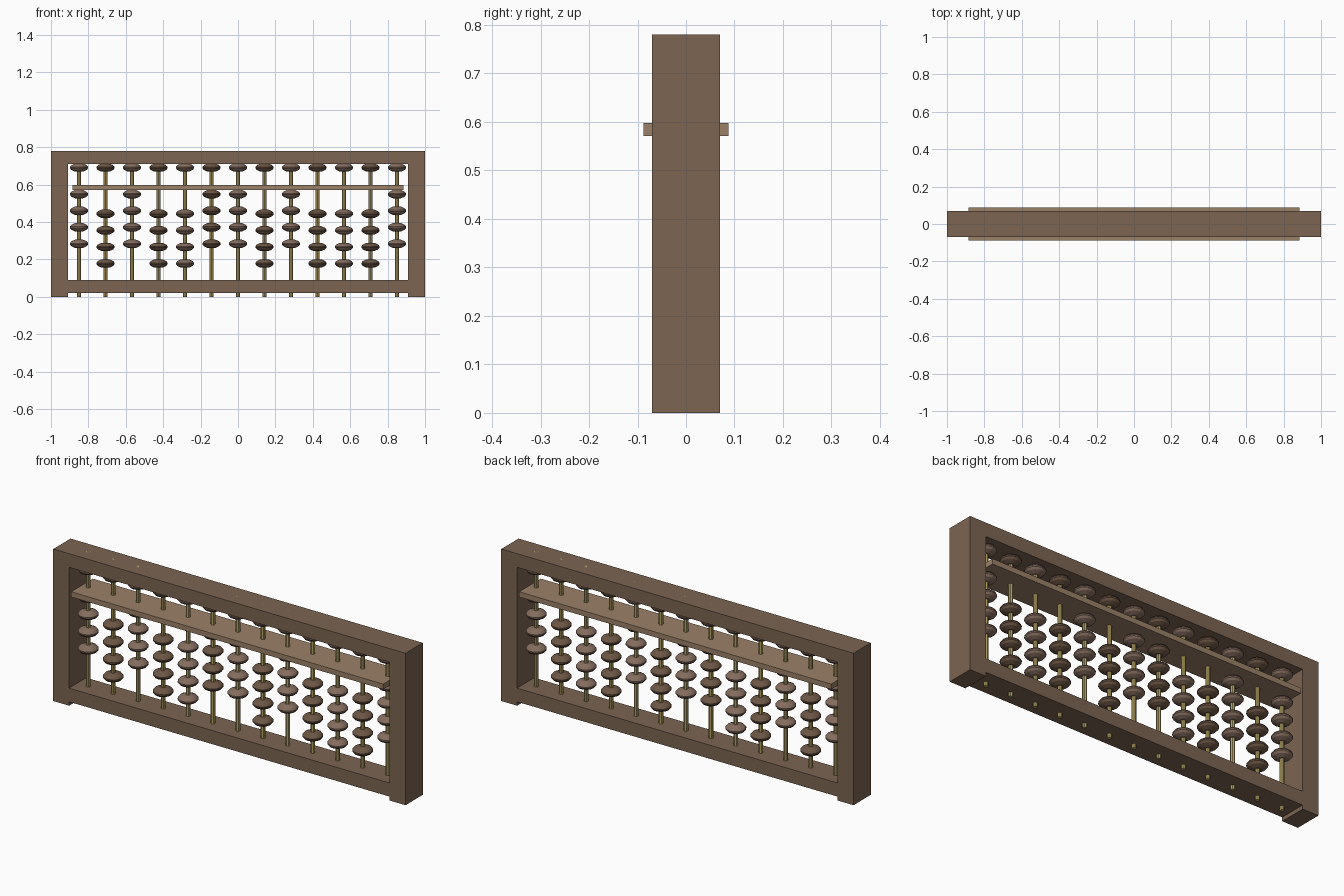
import bpy, bmesh
from math import cos, sin, pi

if "Cube" in bpy.data.objects:
    bpy.data.objects.remove(bpy.data.objects["Cube"])


def material(name, rgb):
    m = bpy.data.materials.new(name)
    m.diffuse_color = (*rgb, 1)
    m.use_nodes = True
    m.node_tree.nodes["Principled BSDF"].inputs["Base Color"].default_value = m.diffuse_color
    return m


frame_wood = material("frame_wood", (0.20, 0.13, 0.085))
beam_wood = material("beam_wood", (0.33, 0.22, 0.14))
bead_light = material("bead_light", (0.24, 0.155, 0.115))
bead_dark = material("bead_dark", (0.155, 0.095, 0.06))
brass = material("brass", (0.45, 0.35, 0.12))


def finish(name, bm, mat):
    bmesh.ops.recalc_face_normals(bm, faces=bm.faces)
    me = bpy.data.meshes.new(name)
    bm.to_mesh(me)
    bm.free()
    me.materials.append(mat)
    ob = bpy.data.objects.new(name, me)
    bpy.context.collection.objects.link(ob)
    return ob


def box(name, x0, x1, y, z0, z1, mat):
    bm = bmesh.new()
    bmesh.ops.create_cube(bm, size=1)
    for v in bm.verts:
        v.co = ((x0 + x1) / 2 + v.co.x * (x1 - x0), v.co.y * 2 * y,
                (z0 + z1) / 2 + v.co.z * (z1 - z0))
    return finish(name, bm, mat)


def lathe(name, profile, sides, mat):
    bm = bmesh.new()
    rings = [[bm.verts.new((r * cos(2 * pi * i / sides), r * sin(2 * pi * i / sides), z))
              for i in range(sides)] for r, z in profile]
    for a, b in zip(rings, rings[1:]):
        for i in range(sides):
            j = (i + 1) % sides
            bm.faces.new((a[i], a[j], b[j], b[i]))
    bm.faces.new(rings[0][::-1])
    bm.faces.new(rings[-1])
    return finish(name, bm, mat)


def instance(source, name, loc):
    ob = bpy.data.objects.new(name, source.data)
    ob.location = loc
    bpy.context.collection.objects.link(ob)


# Frame: the side posts stand slightly below the bottom rail as feet
box("left_post", -1, -0.91, 0.07, 0, 0.78, frame_wood)
box("right_post", 0.91, 1, 0.07, 0, 0.78, frame_wood)
box("top_rail", -0.91, 0.91, 0.07, 0.71, 0.78, frame_wood)
box("bottom_rail", -0.91, 0.91, 0.07, 0.02, 0.09, frame_wood)

# Dividing beam, wider than the frame
box("dividing_beam", -0.886, 0.886, 0.088, 0.571, 0.598, beam_wood)

# Source rod and the two bead colours
rod = lathe("rod", [(0.011, 0), (0.011, 0.78)], 8, brass)
half = [(0.022, 0.022), (0.041, 0.013), (0.049, 0.003)]
profile = [(r, -z) for r, z in half] + half[::-1]
beads = [lathe("bead_light", profile, 16, bead_light),
         lathe("bead_dark", profile, 16, bead_dark)]

# Thirteen columns: one upper bead, four lower beads pushed up (1) or down (0)
raised = [1, 0, 1, 0, 0, 1, 1, 0, 1, 0, 0, 0, 1]
for i, up in enumerate(raised):
    x = -0.85 + i * 1.7 / 12
    bead = beads[i % 2]
    instance(rod, f"rod_{i + 1}", (x, 0, 0))
    instance(bead, f"upper_bead_{i + 1}", (x, 0, 0.691))
    top = 0.549 if up else 0.444
    for k in range(4):
        instance(bead, f"lower_bead_{i + 1}_{k + 1}", (x, 0, top - 0.0885 * k))

# Remove the source objects, keeping their shared meshes
for ob in [rod] + beads:
    bpy.data.objects.remove(ob)
